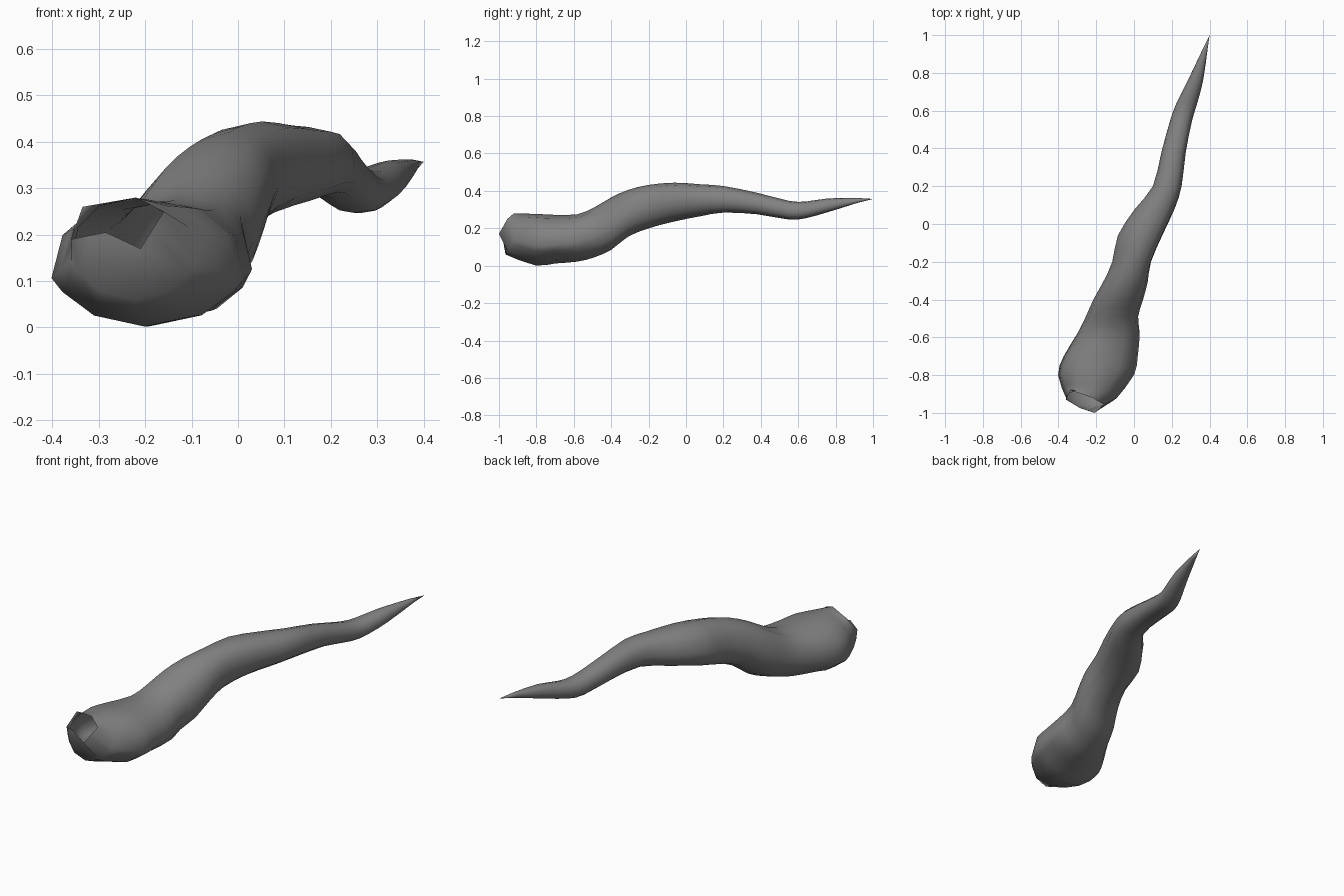
import bpy, bmesh, math
from mathutils import Vector

if "Cube" in bpy.data.objects:
    bpy.data.objects.remove(bpy.data.objects["Cube"])

N = 12
STEPS = 2   # interpolated rings per section

# Body sections: y, x min, x max, z min, z max
SECTIONS = [
    (-0.92, -0.36, -0.09, 0.06, 0.278),
    (-0.80, -0.402, 0.00, 0.002, 0.277),
    (-0.70, -0.372, 0.02, 0.012, 0.272),
    (-0.58, -0.30, 0.03, 0.022, 0.275),
    (-0.49, -0.255, 0.022, 0.045, 0.312),
    (-0.40, -0.215, 0.048, 0.085, 0.365),
    (-0.31, -0.165, 0.072, 0.155, 0.405),
    (-0.20, -0.115, 0.09, 0.20, 0.432),
    (-0.06, -0.085, 0.15, 0.237, 0.444),
    (0.08, 0.005, 0.215, 0.265, 0.435),
    (0.20, 0.10, 0.252, 0.284, 0.426),
    (0.38, 0.145, 0.274, 0.275, 0.39),
    (0.55, 0.192, 0.308, 0.247, 0.347),
    (0.64, 0.225, 0.335, 0.254, 0.343),
    (0.76, 0.285, 0.366, 0.287, 0.36),
    (0.92, 0.361, 0.389, 0.337, 0.362),
]

# Irregular open mouth at the thick end, counter-clockwise seen from the front
MOUTH = [Vector(p) for p in (
    (-0.16, -0.955, 0.25), (-0.22, -0.92, 0.28), (-0.335, -0.88, 0.26),
    (-0.36, -0.93, 0.19), (-0.285, -0.975, 0.205), (-0.21, -1.0, 0.17))]


def clamp(v):
    return min(max(v, 0), 1)


def soft(v, power=0.88):
    return math.copysign(abs(v) ** power, v)


def section_ring(y, x0, x1, z0, z1):
    front = clamp((-0.42 - y) / 0.3)             # keel-shaped underside at the thick end
    lean = 0.045 * clamp((-0.78 - y) / 0.14)     # foremost ring tips back
    side = 0.02 * math.exp(-((y + 0.1) / 0.2) ** 2)
    xc, zc = (x0 + x1) / 2, z0 + (0.45 - 0.07 * front) * (z1 - z0)
    ring = []
    for i in range(N):
        a = 2 * math.pi * i / N
        c, s = soft(math.cos(a)), math.sin(a)
        s = soft(s) if s > 0 else soft(s, 0.9 + 0.9 * front)
        h = z1 - zc if s > 0 else zc - z0
        ring.append(Vector((xc + c * (x1 - x0) / 2 + side * s, y + lean * s, zc + s * h)))
    return ring


def spline(p, q, r, s, t):
    return 0.5 * (2 * q + (r - p) * t + (2 * p - 5 * q + 4 * r - s) * t * t
                  + (3 * q - p - 3 * r + s) * t ** 3)


mouth_ring = []
for i, p in enumerate(MOUTH):
    mouth_ring += [p, (p + MOUTH[(i + 1) % len(MOUTH)]) / 2]

# Smoothly interpolate between the body sections
body = []
last = len(SECTIONS) - 1
for k in range(last):
    quad = [SECTIONS[min(max(k + d, 0), last)] for d in (-1, 0, 1, 2)]
    for n in range(STEPS):
        body.append([spline(*v, n / STEPS) for v in zip(*quad)])
body.append(SECTIONS[last])

# Loft the tapering body from the mouth to the pointed tip
bm = bmesh.new()
rings = [[bm.verts.new(p) for p in r]
         for r in [mouth_ring] + [section_ring(*s) for s in body]]
for a, b in zip(rings, rings[1:]):
    for i in range(N):
        j = (i + 1) % N
        bm.faces.new((a[i], b[i], b[j], a[j]))
tip = bm.verts.new((0.40, 1.0, 0.357))
for i in range(N):
    bm.faces.new((rings[-1][i], tip, rings[-1][(i + 1) % N]))
for f in bm.faces:
    f.smooth = True

mesh = bpy.data.meshes.new("twisted_horn")
bm.to_mesh(mesh)
bm.free()
horn = bpy.data.objects.new("twisted_horn", mesh)
bpy.context.collection.objects.link(horn)

# Dark grey surface
mat = bpy.data.materials.new("dark_grey")
mat.diffuse_color = (0.22, 0.22, 0.22, 1)
mat.use_nodes = True
mat.node_tree.nodes["Principled BSDF"].inputs["Base Color"].default_value = mat.diffuse_color
mesh.materials.append(mat)
